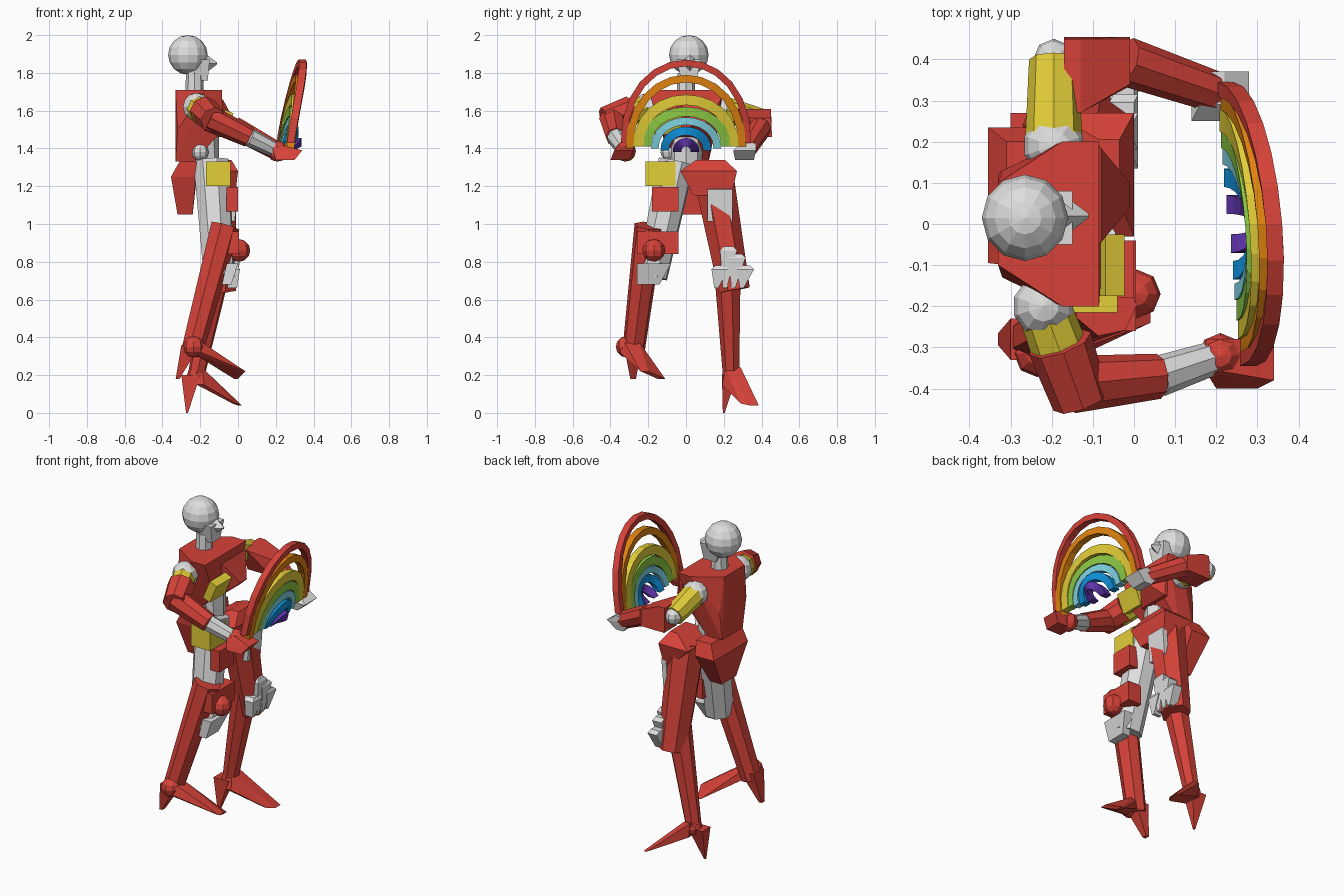
import bpy
import bmesh
import math
from mathutils import Vector

default_cube = bpy.data.objects.get("Cube")
if default_cube:
    bpy.data.objects.remove(default_cube, do_unlink=True)


def make_material(name, rgb):
    material = bpy.data.materials.new(name)
    material.use_nodes = True
    material.diffuse_color = (*rgb, 1)
    shader = material.node_tree.nodes["Principled BSDF"]
    shader.inputs["Base Color"].default_value = (*rgb, 1)
    shader.inputs["Roughness"].default_value = 0.8
    return material


red = make_material("armour red", (0.67, 0.055, 0.04))
white = make_material("body white", (0.73, 0.73, 0.73))
yellow = make_material("trim yellow", (0.77, 0.62, 0.04))
orange = make_material("orange", (0.76, 0.23, 0.005))
green = make_material("green", (0.27, 0.6, 0.06))
cyan = make_material("cyan", (0.22, 0.68, 0.8))
blue = make_material("blue", (0.005, 0.3, 0.75))
purple = make_material("purple", (0.12, 0.035, 0.42))


def finish(name, material, bm):
    """Turn a bmesh into a flat shaded object."""
    bmesh.ops.recalc_face_normals(bm, faces=bm.faces)
    mesh = bpy.data.meshes.new(name)
    bm.to_mesh(mesh)
    bm.free()
    mesh.materials.append(material)
    part = bpy.data.objects.new(name, mesh)
    bpy.context.scene.collection.objects.link(part)
    return part


def shell(name, material, *sections):
    """Faceted plate wrapped around level rectangles: centre, depth, width."""
    bm = bmesh.new()
    for x, y, z, depth, width in sections:
        for side in (-width, width):
            bm.verts.new((x - depth / 2, y + side / 2, z))
            bm.verts.new((x + depth / 2, y + side / 2, z))
    result = bmesh.ops.convex_hull(bm, input=bm.verts)
    loose = [v for v in result["geom_interior"] if isinstance(v, bmesh.types.BMVert)]
    bmesh.ops.delete(bm, geom=loose, context="VERTS")
    finish(name, material, bm)


def ball(name, material, centre, radius, segments=8, rings=6):
    bm = bmesh.new()
    bmesh.ops.create_uvsphere(bm, u_segments=segments, v_segments=rings, radius=radius)
    part = finish(name, material, bm)
    part.location = centre


def limb(name, material, start, end, start_radius, end_radius, sides=8):
    """Tapered limb segment between two joints."""
    start, end = Vector(start), Vector(end)
    axis = end - start
    bm = bmesh.new()
    bmesh.ops.create_cone(bm, cap_ends=True, segments=sides, radius1=start_radius,
                          radius2=end_radius, depth=axis.length)
    part = finish(name, material, bm)
    part.rotation_mode = "QUATERNION"
    part.rotation_quaternion = axis.to_track_quat("Z", "Y")
    part.location = (start + end) / 2


def box(name, material, centre, size, lean=0.0):
    bm = bmesh.new()
    bmesh.ops.create_cube(bm, size=1)
    bmesh.ops.scale(bm, vec=Vector(size), verts=bm.verts)
    part = finish(name, material, bm)
    part.location = centre
    part.rotation_euler.y = lean


def arch(name, material, half_width, base, top, band, bulge, depth=0.04):
    """Bent ribbon of one rainbow colour, bulging forward at its crown."""
    bm = bmesh.new()
    steps = 12
    rows = []
    for step in range(steps + 1):
        angle = math.pi * step / steps
        c, s = math.cos(angle), math.sin(angle)
        x = 0.25 + bulge * s - 0.08 * half_width * c
        row = []
        for inset, shift in ((0, -depth), (0, depth), (band, depth), (band, -depth)):
            y = (half_width - inset) * c
            z = base + (top - base - inset) * abs(s) ** 0.9
            row.append(bm.verts.new((x + shift / 2, y, z)))
        rows.append(row)
    for first, second in zip(rows, rows[1:]):
        for i, corner in enumerate(first):
            bm.faces.new((first[i - 1], corner, second[i], second[i - 1]))
    bm.faces.new(rows[0])
    bm.faces.new(rows[-1])
    finish(name, material, bm)


# Head, face and neck
ball("head", white, (-0.265, 0.015, 1.895), 0.105, segments=12, rings=8)
shell("jaw", white, (-0.22, 0.015, 1.87, 0.14, 0.13), (-0.2, 0.015, 1.76, 0.08, 0.08))
limb("nose", white, (-0.17, 0.02, 1.85), (-0.11, 0.02, 1.85), 0.05, 0.005, sides=4)
limb("neck", white, (-0.23, 0, 1.68), (-0.23, 0, 1.8), 0.05, 0.045)

# Torso, a wide shoulder plate narrowing to the waist
shell("torso", red, (-0.25, 0, 1.71, 0.16, 0.2), (-0.13, 0, 1.71, 0.09, 0.4),
      (-0.2, 0, 1.5, 0.24, 0.26), (-0.28, 0.02, 1.33, 0.1, 0.2))
shell("chest_plate", red, (-0.09, 0.07, 1.66, 0.02, 0.23),
      (-0.05, 0.07, 1.53, 0.08, 0.06), (-0.1, 0.06, 1.46, 0.02, 0.2))
box("chest_trim", yellow, (-0.07, -0.1, 1.54), (0.05, 0.15, 0.12), lean=0.4)
limb("waist", white, (-0.18, 0, 1.22), (-0.19, 0, 1.46), 0.08, 0.09)
ball("waist_knob", white, (-0.2, -0.09, 1.38), 0.045)

# Pelvis and hips
shell("pelvis", red, (-0.26, 0.05, 1.33, 0.1, 0.3), (-0.29, 0.07, 1.25, 0.13, 0.33),
      (-0.28, 0.04, 1.05, 0.08, 0.14))
shell("left_hip_plate", red, (-0.06, 0.13, 1.34, 0.05, 0.15),
      (-0.1, 0.12, 1.28, 0.2, 0.3), (-0.04, 0.14, 1.15, 0.05, 0.2))
box("belt_pouch", yellow, (-0.105, -0.135, 1.265), (0.13, 0.16, 0.13))
box("thigh_pouch", red, (-0.03, -0.11, 1.13), (0.06, 0.14, 0.13))

# Right leg
right_ankle = Vector((-0.235, -0.315, 0.35))
limb("right_thigh", white, (-0.14, -0.05, 1.33), (-0.1, -0.18, 0.72), 0.1, 0.085)
box("right_knee_guard", red, (-0.04, -0.15, 0.9), (0.09, 0.22, 0.12))
ball("right_knee_cap", red, (0.005, -0.17, 0.86), 0.06)
limb("right_shin", red, (-0.07, -0.195, 0.99), (-0.25, -0.28, 0.31), 0.08, 0.06, sides=7)
shell("right_heel", red, (-0.25, -0.28, 0.36, 0.1, 0.1), (-0.32, -0.28, 0.18, 0.02, 0.03))
ball("right_ankle", red, right_ankle, 0.057)
shell("right_foot", red, (-0.22, -0.29, 0.38, 0.04, 0.08), (-0.22, -0.3, 0.32, 0.05, 0.1),
      (0.03, -0.22, 0.22, 0.02, 0.04), (-0.01, -0.13, 0.18, 0.02, 0.04))

# Left leg
left_ankle = Vector((-0.22, 0.24, 0.2))
limb("left_thigh", red, (-0.11, 0.14, 1.28), (-0.09, 0.255, 0.65), 0.11, 0.085, sides=7)
box("left_thigh_plate", white, (-0.025, 0.18, 1.1), (0.03, 0.13, 0.17), lean=0.08)
limb("left_shin", red, (-0.1, 0.22, 0.8), left_ankle, 0.075, 0.045, sides=7)
shell("left_heel", red, (-0.25, 0.23, 0.2, 0.1, 0.08), (-0.27, 0.2, 0, 0.01, 0.01))
ball("left_ankle", red, left_ankle, 0.05)
shell("left_foot", red, (-0.21, 0.25, 0.24, 0.04, 0.08), (-0.2, 0.24, 0.15, 0.04, 0.1),
      (0.01, 0.36, 0.04, 0.02, 0.05), (-0.02, 0.31, 0.05, 0.02, 0.04))

# Torn white scraps around the knees
for index, height in enumerate((0.12, 0.22, 0.18, 0.12)):
    y = 0.18 + 0.045 * index
    shell(f"left_knee_scrap_{index}", white, (-0.03, y, 0.66 + height, 0.06, 0.05),
          (-0.02, y, 0.64 + height, 0.06, 0.09), (-0.03, y - 0.02, 0.66, 0.05, 0.02))
shell("right_knee_scrap", white, (-0.03, -0.17, 0.79, 0.06, 0.18),
      (-0.06, -0.2, 0.68, 0.05, 0.12))

# Right arm
right_shoulder = Vector((-0.22, -0.2, 1.62))
right_elbow = Vector((-0.15, -0.39, 1.56))
right_wrist = Vector((0.06, -0.37, 1.46))
right_palm = Vector((0.21, -0.32, 1.385))
ball("right_shoulder", white, right_shoulder, 0.075, segments=10)
limb("right_upper_arm", yellow, right_shoulder, right_elbow.lerp(right_shoulder, 0.3),
     0.065, 0.07)
limb("right_elbow_band", red, (-0.18, -0.29, 1.6), (-0.13, -0.43, 1.55), 0.08, 0.07)
limb("right_forearm", red, right_elbow, right_wrist, 0.07, 0.055)
limb("right_cuff", white, right_wrist, right_palm, 0.05, 0.04)
ball("right_palm", red, right_palm, 0.055)
shell("right_fingers", red, (0.2, -0.32, 1.42, 0.05, 0.08),
      (0.32, -0.33, 1.39, 0.04, 0.1), (0.25, -0.35, 1.34, 0.1, 0.1))

# Left arm
left_shoulder = Vector((-0.195, 0.19, 1.61))
left_elbow = Vector((-0.195, 0.4, 1.55))
left_wrist = Vector((-0.02, 0.395, 1.51))
left_palm = Vector((0.2, 0.32, 1.39))
ball("left_shoulder", white, left_shoulder, 0.075, segments=10)
limb("left_upper_arm", yellow, left_shoulder, left_elbow, 0.07, 0.06)
ball("left_elbow", white, left_elbow, 0.05)
shell("left_elbow_band", red, (-0.15, 0.36, 1.61, 0.04, 0.18),
      (-0.03, 0.395, 1.56, 0.04, 0.11), (-0.09, 0.395, 1.46, 0.16, 0.12))
limb("left_forearm", red, left_wrist, left_palm, 0.06, 0.05)
shell("left_hand", white, (0.19, 0.33, 1.43, 0.06, 0.08),
      (0.21, 0.31, 1.39, 0.14, 0.12), (0.2, 0.31, 1.34, 0.05, 0.1))

# Rainbow held between the hands
arch("rainbow_red", red, 0.345, 1.43, top=1.87, band=0.035, bulge=0.09)
arch("rainbow_orange", orange, 0.32, 1.39, top=1.79, band=0.04, bulge=0.07)
arch("rainbow_yellow", yellow, 0.28, 1.41, top=1.685, band=0.055, bulge=0.05)
arch("rainbow_green", green, 0.235, 1.41, top=1.62, band=0.05, bulge=0.04)
arch("rainbow_cyan", cyan, 0.185, 1.4, top=1.565, band=0.04, bulge=0.04)
arch("rainbow_blue", blue, 0.135, 1.39, top=1.515, band=0.045, bulge=0.05)
arch("rainbow_purple", purple, 0.07, 1.38, top=1.455, band=0.045, bulge=0.065)
